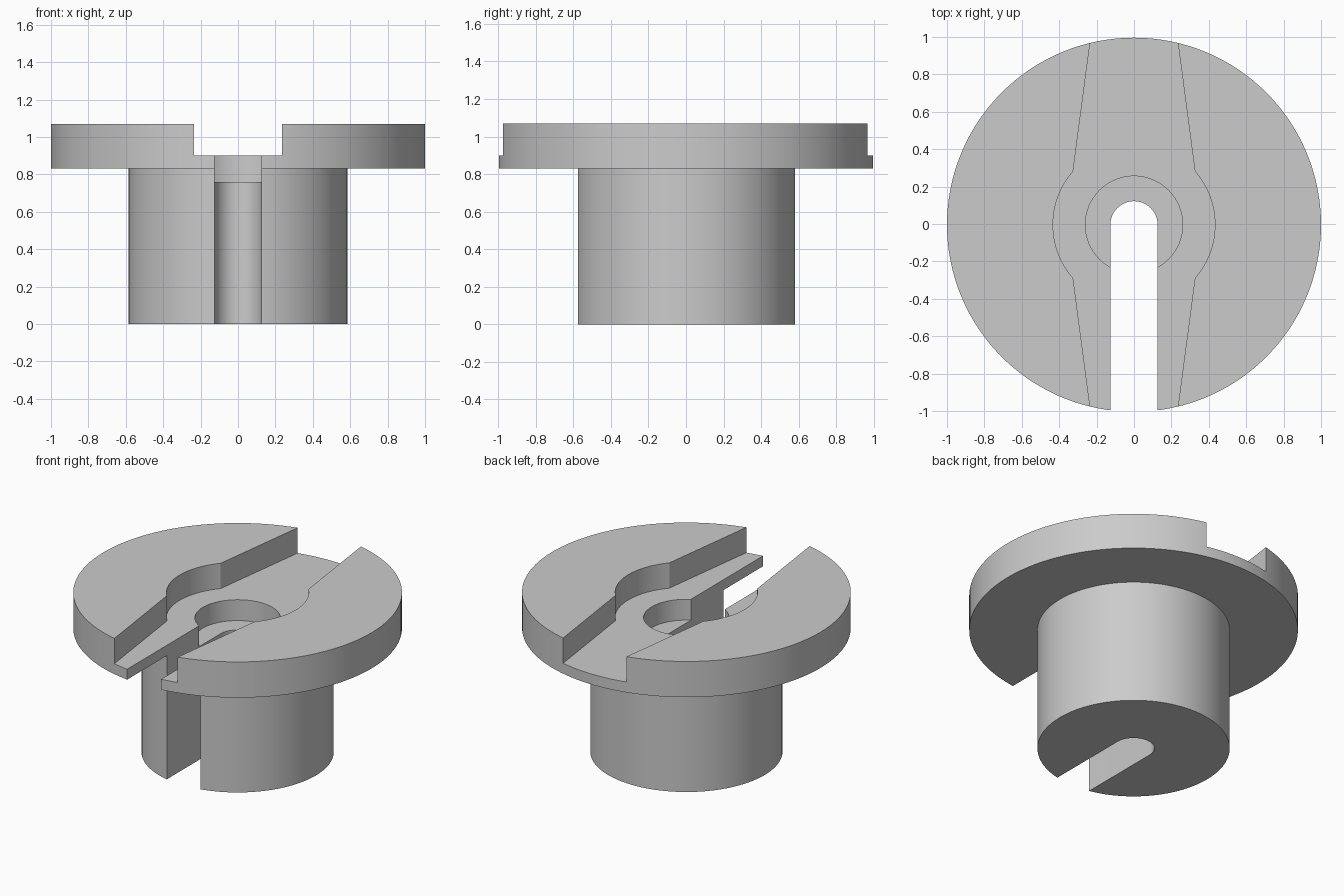
import bpy, bmesh, math

SEGMENTS = 128
R_FLANGE, R_STEM, R_POCKET, R_HUB = 1.0, 0.585, 0.26, 0.433
Z_FLANGE, Z_TOP, Z_GROOVE, Z_POCKET = 0.83, 1.07, 0.90, 0.76
SLOT = 0.126        # half width of the open slot
Y_SHIFT = -0.004    # centres the slotted body

old = bpy.data.objects.get("Cube")
if old:
    bpy.data.objects.remove(old, do_unlink=True)

grey = bpy.data.materials.new("plain grey")
grey.use_nodes = True
colour = (0.6, 0.6, 0.6, 1)
grey.diffuse_color = colour
grey.node_tree.nodes["Principled BSDF"].inputs["Base Color"].default_value = colour


def arc(radius, start, end, steps):
    """Points on a circle, angles in degrees."""
    angles = [math.radians(start + (end - start) * i / steps) for i in range(steps + 1)]
    return [(radius * math.cos(a), radius * math.sin(a)) for a in angles]


def prism(name, outline, z0, z1):
    """Solid made by extruding a flat outline upwards."""
    bm = bmesh.new()
    face = bm.faces.new([bm.verts.new((x, y, z0)) for x, y in outline])
    top = bmesh.ops.extrude_face_region(bm, geom=[face])["geom"]
    verts = [v for v in top if isinstance(v, bmesh.types.BMVert)]
    bmesh.ops.translate(bm, verts=verts, vec=(0, 0, z1 - z0))
    return finish(name, bm)


def lathe(name, profile):
    """Solid of revolution from (radius, height) points."""
    bm = bmesh.new()
    verts = [bm.verts.new((r, 0, z)) for r, z in profile]
    edges = [bm.edges.new(pair) for pair in zip(verts, verts[1:])]
    bmesh.ops.spin(bm, geom=verts + edges, cent=(0, 0, 0), axis=(0, 0, 1),
                   angle=math.tau, steps=SEGMENTS)
    bmesh.ops.remove_doubles(bm, verts=bm.verts, dist=0.0001)
    # Merge the flat end fans into single discs
    bmesh.ops.dissolve_limit(bm, angle_limit=0.01, verts=bm.verts, edges=bm.edges)
    return finish(name, bm)


def finish(name, bm):
    bmesh.ops.recalc_face_normals(bm, faces=bm.faces)
    mesh = bpy.data.meshes.new(name)
    bm.to_mesh(mesh)
    bm.free()
    mesh.materials.append(grey)
    obj = bpy.data.objects.new(name, mesh)
    bpy.context.collection.objects.link(obj)
    return obj


# Round stem with a wide flange on top
body = lathe("flanged_bushing", [(0, 0), (R_STEM, 0), (R_STEM, Z_FLANGE),
                                 (R_FLANGE, Z_FLANGE), (R_FLANGE, Z_TOP), (0, Z_TOP)])

# Tapered groove that widens to a round hub
right_side = [(0.226, -1.04)] + arc(R_HUB, -41.2, 41.2, 32) + [(0.226, 1.04)]
left_side = [(-x, -y) for x, y in right_side]
groove = prism("groove_cutter", right_side + left_side, Z_GROOVE, Z_TOP + 0.1)

# Round pocket in the groove floor
pocket = prism("pocket_cutter", arc(R_POCKET, 0, 360, SEGMENTS)[:-1], Z_POCKET, Z_TOP + 0.1)

# Slot open to the front, with a round inner end
slot = prism("slot_cutter", [(SLOT, -1.2)] + arc(SLOT, 0, 180, 32) + [(-SLOT, -1.2)],
             -0.1, Z_TOP + 0.2)

bpy.ops.object.select_all(action='DESELECT')
bpy.context.view_layer.objects.active = body
body.select_set(True)
for cutter in (groove, pocket, slot):
    cutter.hide_render = True
    cut = body.modifiers.new(cutter.name, 'BOOLEAN')
    cut.operation = 'DIFFERENCE'
    cut.solver = 'EXACT'
    cut.object = cutter
    bpy.ops.object.modifier_apply(modifier=cut.name)
    bpy.data.objects.remove(cutter, do_unlink=True)

for v in body.data.vertices:
    v.co.y += Y_SHIFT
bpy.ops.object.shade_smooth_by_angle(angle=math.radians(30))
